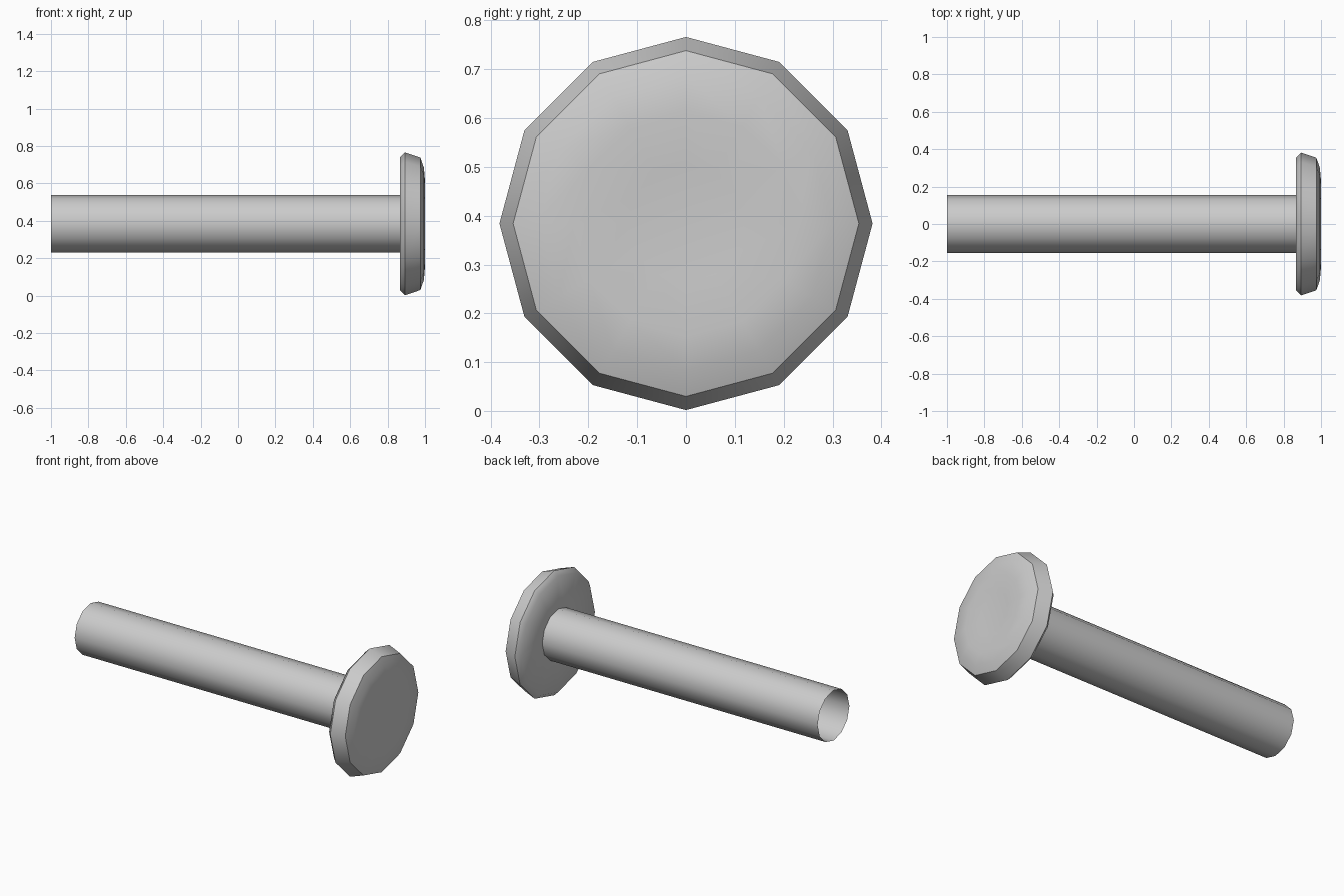
import bpy, bmesh, math

if "Cube" in bpy.data.objects:
    bpy.data.objects.remove(bpy.data.objects["Cube"])

SIDES = 12
AXIS_Z = 0.384


def lathe_x(name, profile):
    """Spin an (x, radius) profile about the horizontal axis; radius 0 closes to a point."""
    bm = bmesh.new()
    rings = []
    for x, r in profile:
        if r == 0:
            rings.append([bm.verts.new((x, 0, AXIS_Z))] * SIDES)
            continue
        angles = [2 * math.pi * i / SIDES for i in range(SIDES)]
        rings.append([bm.verts.new((x, r * math.sin(a), AXIS_Z + r * math.cos(a)))
                      for a in angles])
    for a, b in zip(rings, rings[1:]):
        for i in range(SIDES):
            j = (i + 1) % SIDES
            bm.faces.new(dict.fromkeys((a[i], a[j], b[j], b[i])))
    bmesh.ops.recalc_face_normals(bm, faces=bm.faces)
    mesh = bpy.data.meshes.new(name)
    bm.to_mesh(mesh)
    bm.free()
    obj = bpy.data.objects.new(name, mesh)
    bpy.context.collection.objects.link(obj)
    bpy.ops.object.select_all(action='DESELECT')
    obj.select_set(True)
    bpy.context.view_layer.objects.active = obj
    bpy.ops.object.shade_smooth_by_angle(angle=math.radians(50))
    return obj


# Hollow shaft, open at its free end
lathe_x("shaft", [(-1.0, 0.154), (0.867, 0.154)])

# Bevelled head with a rounded rim and slightly dished face
lathe_x("head", [(0.867, 0.154), (0.867, 0.356), (0.893, 0.382), (0.975, 0.354),
                 (0.994, 0.30), (1.0, 0.23), (0.992, 0.12), (0.99, 0)])
